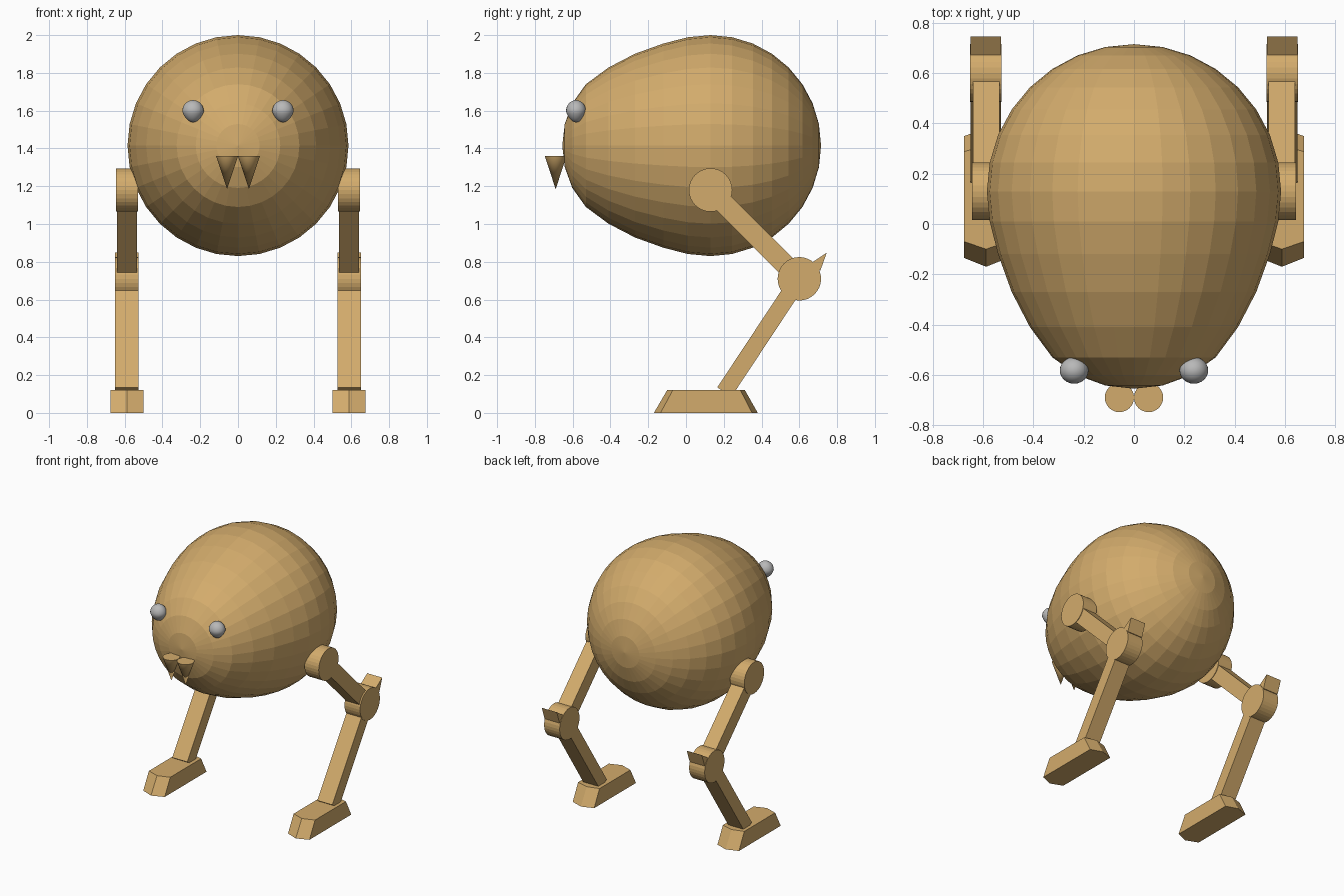
import bpy, bmesh, math
from mathutils import Vector

if "Cube" in bpy.data.objects:
    bpy.data.objects.remove(bpy.data.objects["Cube"])


def material(name, rgb):
    m = bpy.data.materials.new(name)
    m.diffuse_color = (*rgb, 1)
    m.use_nodes = True
    m.node_tree.nodes["Principled BSDF"].inputs["Base Color"].default_value = m.diffuse_color
    return m


TAN = material("tan", (0.65, 0.41, 0.15))
GREY = material("grey", (0.48, 0.48, 0.48))


def finish(name, bm, mat, smooth=False):
    bmesh.ops.recalc_face_normals(bm, faces=bm.faces)
    me = bpy.data.meshes.new(name)
    bm.to_mesh(me)
    bm.free()
    me.materials.append(mat)
    ob = bpy.data.objects.new(name, me)
    bpy.context.collection.objects.link(ob)
    if smooth:
        bpy.ops.object.select_all(action='DESELECT')
        ob.select_set(True)
        bpy.context.view_layer.objects.active = ob
        bpy.ops.object.shade_smooth_by_angle(angle=math.radians(40))
    return ob


def loft(bm, rings):
    """Skin a list of vertex rings; a ring of one vertex is a pole."""
    for a, b in zip(rings, rings[1:]):
        n = max(len(a), len(b))
        for i in range(n):
            j = (i + 1) % n
            quad = [a[i % len(a)], a[j % len(a)], b[j % len(b)], b[i % len(b)]]
            bm.faces.new(list(dict.fromkeys(quad)))


def prism(name, pts, x0, x1):
    """Extrude a (y, z) outline from x0 to x1."""
    bm = bmesh.new()
    a = [bm.verts.new((x0, y, z)) for y, z in pts]
    b = [bm.verts.new((x1, y, z)) for y, z in pts]
    loft(bm, [a, b])
    bm.faces.new(a)
    bm.faces.new(b)
    return finish(name, bm, TAN)


def disc(c, r, n=32):
    return [(c[0] + r * math.cos(2 * math.pi * i / n),
             c[1] + r * math.sin(2 * math.pi * i / n)) for i in range(n)]


def bar(p, q, t):
    """Outline of a straight bar of thickness t."""
    p, q = Vector(p), Vector(q)
    d = (q - p).normalized()
    s = Vector((-d.y, d.x)) * t / 2
    return [p + s, q + s, q - s, p - s]


# Egg-shaped body: round at the back, drawn out toward the front
R, CY, CZ = 0.585, 0.13, 1.415
front_y = [-0.655, -0.642, -0.602, -0.53, -0.41, -0.27, -0.12, 0.01]
bm = bmesh.new()
rings = []
for k in range(17):
    a = math.pi * k / 16
    y = front_y[k] if k < 8 else CY - R * math.cos(a)
    r = R * math.sin(a)
    if k in (0, 16):
        rings.append([bm.verts.new((0, y, CZ))])
    else:
        rings.append([bm.verts.new((x, y, CZ + z)) for x, z in disc((0, 0), r)])
loft(bm, rings)
finish("body", bm, TAN)

HIP, KNEE, ANKLE = (0.13, 1.18), (0.60, 0.71), (0.203, 0.11)
for s, side in ((-1, "left"), (1, "right")):
    # Eye: small ball tapering downward
    bm = bmesh.new()
    bmesh.ops.create_uvsphere(bm, u_segments=24, v_segments=16, radius=0.057)
    for v in bm.verts:
        k = 1 + min(0, v.co.z) * 4
        v.co = (s * 0.238 + v.co.x * k, -0.582 + v.co.y * 0.93 * k, 1.597 + v.co.z * 1.03)
    finish(side + "_eye", bm, GREY, True)

    # Fang: downward cone
    bm = bmesh.new()
    top = [bm.verts.new((x, y, 1.36)) for x, y in disc((s * 0.058, -0.69), 0.058)]
    loft(bm, [top, [bm.verts.new((s * 0.058, -0.69, 1.185))]])
    bm.faces.new(top)
    finish(side + "_fang", bm, TAN, True)

    # Leg: hip disc, thigh, knee disc with spur, shin
    prism(side + "_hip", disc(HIP, 0.115), s * 0.53, s * 0.645)
    prism(side + "_thigh", bar(HIP, KNEE, 0.106), s * 0.534, s * 0.641)
    prism(side + "_knee", disc(KNEE, 0.115), s * 0.526, s * 0.652)
    prism(side + "_spur", [(0.64, 0.76), (0.665, 0.795), (0.745, 0.848), (0.712, 0.755)],
          s * 0.528, s * 0.65)
    prism(side + "_shin", bar(KNEE, ANKLE, 0.09), s * 0.528, s * 0.65)

    # Foot: block with pointed toe and heel and sloped ends
    bm = bmesh.new()
    rings = []
    for z, toe, toe_side, heel_side, heel in ((0, -0.17, -0.135, 0.35, 0.38),
                                              (0.12, -0.10, -0.07, 0.288, 0.312)):
        outline = [(0, toe), (0.087, toe_side), (0.087, heel_side),
                   (0, heel), (-0.087, heel_side), (-0.087, toe_side)]
        rings.append([bm.verts.new((s * 0.588 + x, y, z)) for x, y in outline])
    loft(bm, rings)
    for r in rings:
        bm.faces.new(r)
    finish(side + "_foot", bm, TAN)
